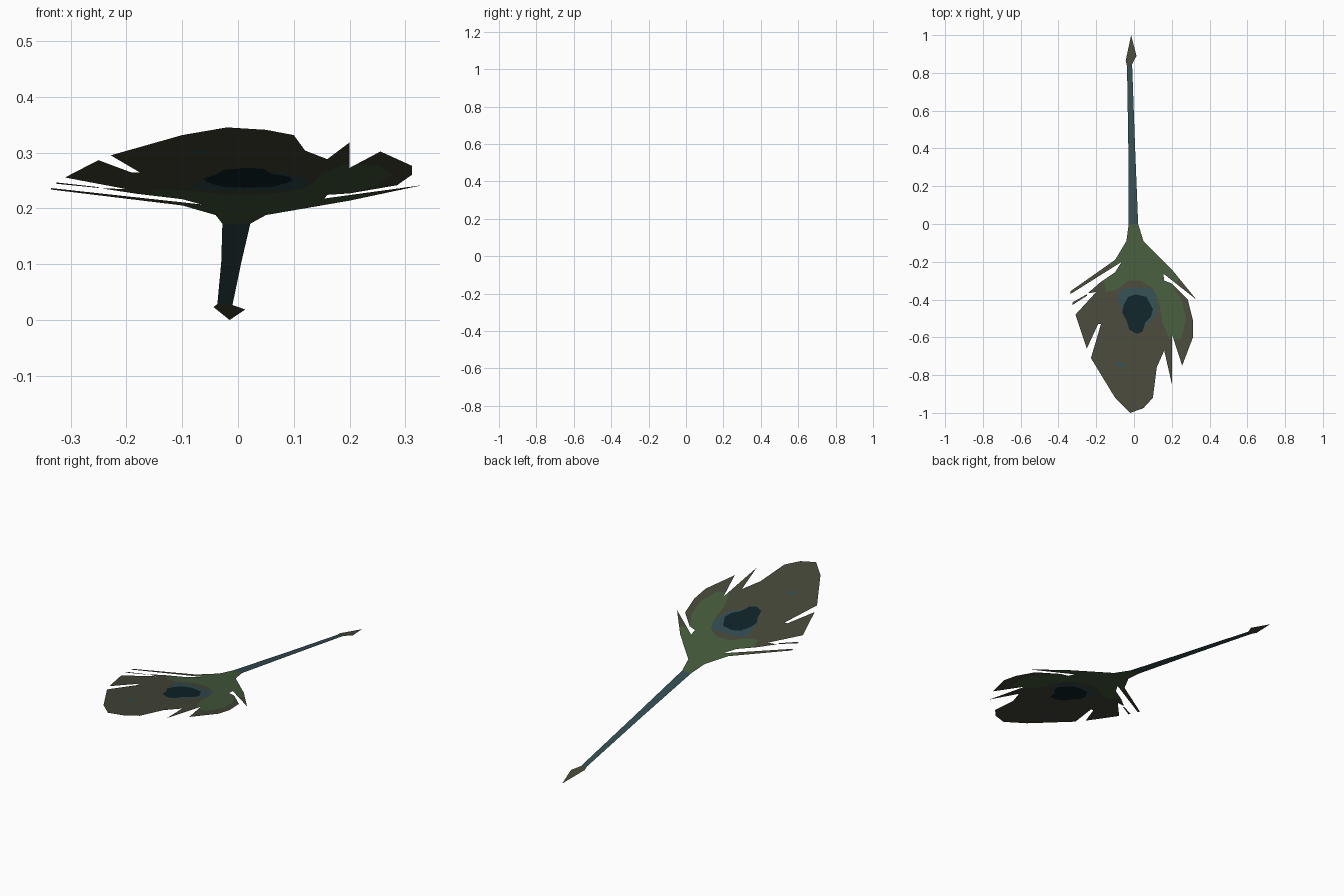
import bpy
from mathutils import Vector
from mathutils.geometry import delaunay_2d_cdt

if "Cube" in bpy.data.objects:
    bpy.data.objects.remove(bpy.data.objects["Cube"])


def material(name, rgb):
    m = bpy.data.materials.new(name)
    m.diffuse_color = (*rgb, 1)
    m.use_nodes = True
    m.node_tree.nodes["Principled BSDF"].inputs["Base Color"].default_value = m.diffuse_color
    return m


BROWN = material("olive brown", (0.064, 0.066, 0.042))
GREEN = material("moss green", (0.060, 0.105, 0.045))
TEAL = material("dull teal", (0.034, 0.074, 0.083))
NAVY = material("dark blue green", (0.005, 0.018, 0.022))

# Outline of the vane, with its notches and loose barbs
vane = [(-.028, 0), (-.04, -.09), (-.1, -.19), (-.335, -.355), (-.335, -.37),
        (-.065, -.2), (-.1, -.255), (-.18, -.31), (-.245, -.367), (-.2, -.36),
        (-.31, -.48), (-.25, -.66), (-.19, -.53), (-.175, -.53), (-.228, -.71),
        (-.1, -.92), (-.02, -1), (.05, -.975), (.1, -.92), (.12, -.76),
        (.16, -.67), (.2, -.845), (.2, -.58), (.255, -.75), (.312, -.6),
        (.312, -.51), (.285, -.4), (.2, -.315), (.16, -.3), (.155, -.262),
        (.33, -.4), (.2, -.24), (.05, -.09), (.022, 0)]
barb = [(-.25, -.372), (-.325, -.415), (-.325, -.428), (-.25, -.38)]

# Shaft and pointed quill end
shaft = [(-.028, 0), (.022, 0), (.006, .4), (-.01, .845), (-.037, .835), (-.03, .4)]
quill = [(-.037, .835), (-.01, .845), (.013, .89), (-.015, 1), (-.044, .865)]

# Coloured areas inside the vane
green = [(-.04, 0), (.04, 0), (.06, -.08), (.26, -.285), (.2, -.315), (.25, -.4),
         (.275, -.5), (.25, -.61), (.19, -.61), (.15, -.52), (.135, -.42),
         (.1, -.34), (.04, -.3), (-.03, -.3), (-.075, -.335), (-.1, -.35),
         (-.15, -.36), (-.16, -.29), (-.09, -.23), (-.14, -.215), (-.1, -.18),
         (-.035, -.09)]
ring = [(-.05, -.34), (.09, -.34), (.12, -.375), (.127, -.43), (.105, -.5),
        (.06, -.54), (-.02, -.54), (-.06, -.46), (-.082, -.4), (-.08, -.36)]
eye = [(-.03, -.385), (.01, -.373), (.065, -.385), (.1, -.45), (.09, -.49),
       (.06, -.52), (.045, -.57), (.015, -.582), (-.025, -.56), (-.04, -.51),
       (-.062, -.47), (-.055, -.43)]
spot = [(-.095, -.74), (-.075, -.73), (-.05, -.74), (-.05, -.755), (-.075, -.76)]


def inside(p, poly):
    hit = False
    for (x1, y1), (x2, y2) in zip(poly, poly[1:] + poly[:1]):
        if (y1 > p.y) != (y2 > p.y) and p.x < x1 + (p.y - y1) * (x2 - x1) / (y2 - y1):
            hit = not hit
    return hit


# Cut the flat sheet along every outline
outlines = [vane, barb, shaft, quill, green, ring, eye, spot]
points, edges = [], []
for poly in outlines:
    n, k = len(points), len(poly)
    points += [Vector(p) for p in poly]
    edges += [(n + i, n + (i + 1) % k) for i in range(k)]
verts, _, faces, *_ = delaunay_2d_cdt(points, edges, [], 0, 1e-5)

# Sort each face into the first part that contains it
parts = [("quill_tip", quill, BROWN), ("shaft", shaft, TEAL),
         ("eye_centre", eye, NAVY), ("eye_ring", ring, TEAL),
         ("vane_spot", spot, TEAL), ("green_barbs", green, GREEN),
         ("vane", vane, BROWN), ("loose_barb", barb, BROWN)]
sorted_faces = {name: [] for name, _, _ in parts}
for f in faces:
    c = sum((verts[i] for i in f), Vector((0, 0))) / len(f)
    if not any(inside(c, o) for o in (vane, barb, shaft, quill)):
        continue
    for name, poly, _ in parts:
        if inside(c, poly):
            sorted_faces[name].append(f)
            break

# Build each part on the sloping plane of the feather
for name, _, mat in parts:
    used = sorted({i for f in sorted_faces[name] for i in f})
    index = {v: i for i, v in enumerate(used)}
    co = [(verts[i].x, verts[i].y, 0.1725 * (1 - verts[i].y)) for i in used]
    me = bpy.data.meshes.new(name)
    me.from_pydata(co, [], [[index[i] for i in f] for f in sorted_faces[name]])
    me.materials.append(mat)
    bpy.context.collection.objects.link(bpy.data.objects.new(name, me))
